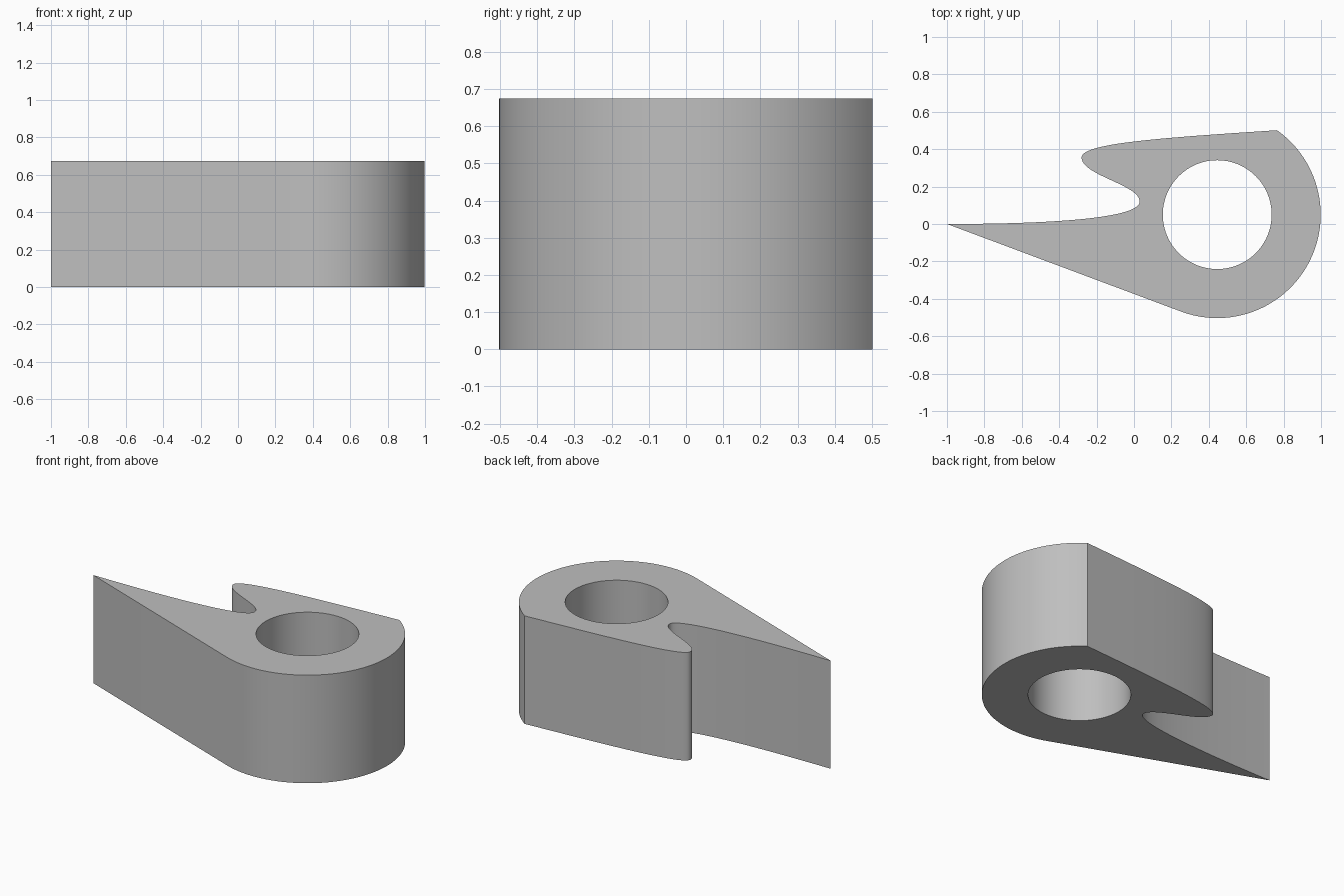
import bpy
import bmesh
from math import atan2, asin, cos, sin, hypot, radians, pi
from mathutils import Vector
from mathutils.geometry import interpolate_bezier

cube = bpy.data.objects.get("Cube")
if cube:
    bpy.data.objects.remove(cube, do_unlink=True)

HEIGHT = 0.675
CENTRE = Vector((0.445, 0.05, 0))
OUTER, BORE = 0.553, 0.291
TIP = Vector((-1, 0, 0))


def arc(radius, start, end, steps):
    """Points on a circle about the bore centre, both ends included."""
    angles = [start + (end - start) * i / steps for i in range(steps + 1)]
    return [CENTRE + Vector((radius * cos(a), radius * sin(a), 0)) for a in angles]


def bezier(*controls):
    """Sampled curve from four 2D control points, without the last point."""
    return interpolate_bezier(*[Vector((x, y, 0)) for x, y in controls], 49)[:-1]


# Rounded end: starts where the straight flank from the tip is tangent
to_centre = CENTRE - TIP
flank = atan2(to_centre.y, to_centre.x) - asin(OUTER / hypot(*to_centre.xy))
corner_angle = atan2(0.452, 0.32)
outline = arc(OUTER, flank - pi / 2, corner_angle, 72)
corner = tuple(outline.pop().xy)

# Upper edge to the barb, hooked notch, then a sweep out to the tip
barb, notch = (-0.28, 0.355), (0.03, 0.12)
outline += bezier(corner, (0.1, 0.458), (-0.28, 0.43), barb)
outline += bezier(barb, (-0.28, 0.26), (0.03, 0.21), notch)
outline += bezier(notch, (0.03, 0.025), (-0.5, 0), tuple(TIP.xy))
outline.append(TIP)
bore = arc(BORE, 0, 2 * pi, 96)[:-1]

# Fill between the two loops and extrude
bm = bmesh.new()
edges = []
for loop in (outline, bore):
    verts = [bm.verts.new(p) for p in loop]
    edges += [bm.edges.new((v, verts[i - 1])) for i, v in enumerate(verts)]
bmesh.ops.triangle_fill(bm, edges=edges, use_beauty=True, normal=(0, 0, 1))
result = bmesh.ops.extrude_face_region(bm, geom=bm.faces[:])
top = [g for g in result["geom"] if isinstance(g, bmesh.types.BMVert)]
bmesh.ops.translate(bm, verts=top, vec=(0, 0, HEIGHT))
bmesh.ops.recalc_face_normals(bm, faces=bm.faces[:])

mesh = bpy.data.meshes.new("hooked_body")
bm.to_mesh(mesh)
bm.free()
body = bpy.data.objects.new("hooked_body", mesh)
bpy.context.collection.objects.link(body)

# Plain grey
grey = bpy.data.materials.new("grey")
grey.use_nodes = True
colour = (0.52, 0.52, 0.52, 1)
grey.diffuse_color = colour
grey.node_tree.nodes["Principled BSDF"].inputs["Base Color"].default_value = colour
mesh.materials.append(grey)

# Smooth curved walls, crisp corners
bpy.ops.object.select_all(action="DESELECT")
body.select_set(True)
bpy.context.view_layer.objects.active = body
bpy.ops.object.shade_smooth_by_angle(angle=radians(25))
